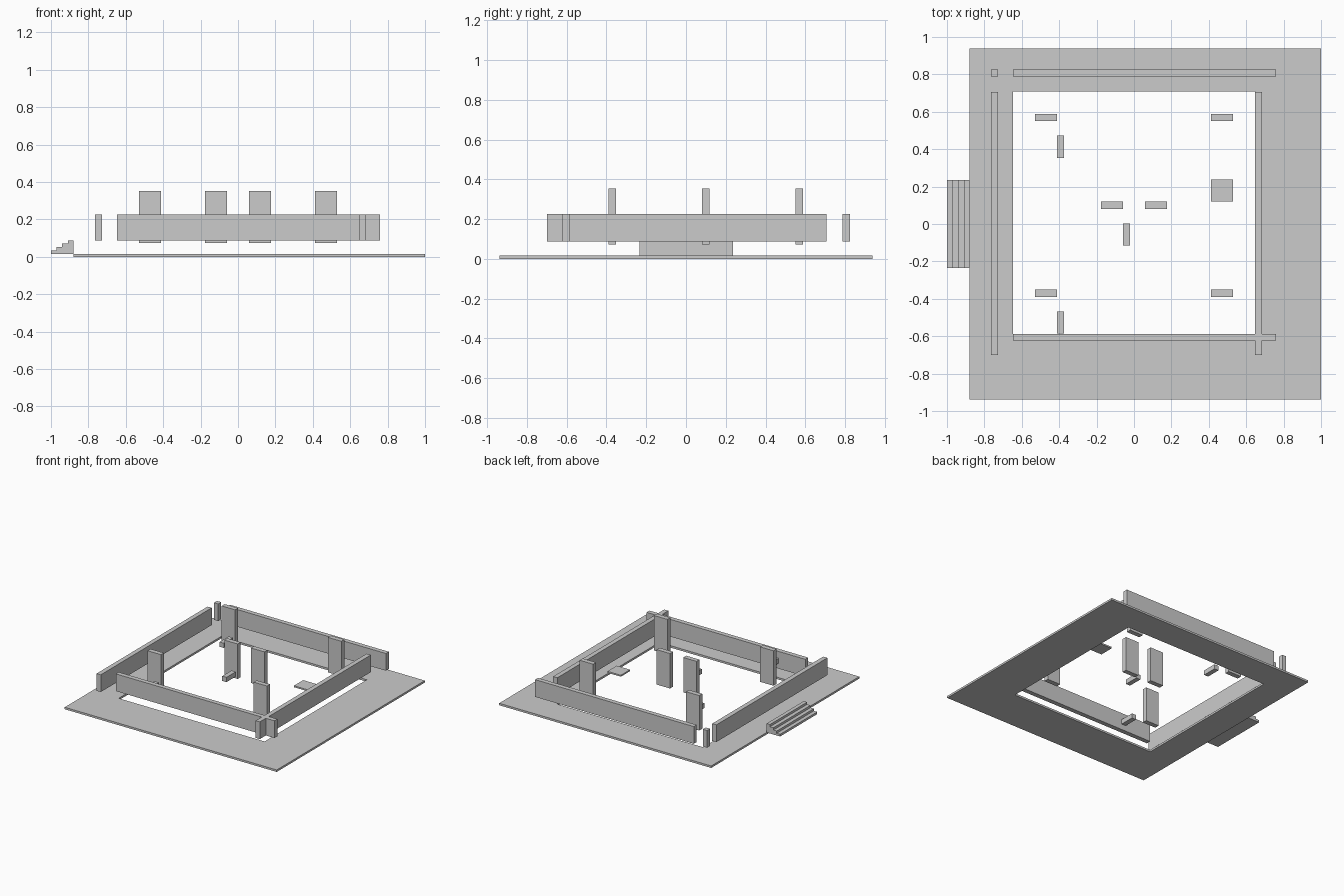
import bpy, bmesh

if "Cube" in bpy.data.objects:
    bpy.data.objects.remove(bpy.data.objects["Cube"])


def prism(name, pts, axis, lo, hi):
    """Extrude a closed 2D profile along axis ('y' takes x,z points)."""
    bm = bmesh.new()
    place = (lambda p: (p[0], hi, p[1])) if axis == 'y' else (lambda p: (p[0], p[1], lo))
    face = bm.faces.new([bm.verts.new(place(p)) for p in pts])
    ext = bmesh.ops.extrude_face_region(bm, geom=[face])
    step = (0, lo - hi, 0) if axis == 'y' else (0, 0, hi - lo)
    verts = [g for g in ext['geom'] if isinstance(g, bmesh.types.BMVert)]
    bmesh.ops.translate(bm, vec=step, verts=verts)
    bmesh.ops.recalc_face_normals(bm, faces=bm.faces)
    me = bpy.data.meshes.new(name)
    bm.to_mesh(me)
    bm.free()
    ob = bpy.data.objects.new(name, me)
    bpy.context.collection.objects.link(ob)
    return ob


def box(name, x0, x1, y0, y1, z0, z1):
    return prism(name, [(x0, y0), (x1, y0), (x1, y1), (x0, y1)], 'z', z0, z1)


# Floor plate: square frame with an off-centre opening
def ring(name, outer, inner, z0, z1):
    def corners(r):
        x0, x1, y0, y1 = r
        return [(x0, y0), (x1, y0), (x1, y1), (x0, y1)]
    o, i = corners(outer), corners(inner)
    bm = bmesh.new()
    ov = [bm.verts.new((*p, z0)) for p in o]
    iv = [bm.verts.new((*p, z0)) for p in i]
    faces = [bm.faces.new((ov[k], ov[(k + 1) % 4], iv[(k + 1) % 4], iv[k])) for k in range(4)]
    ext = bmesh.ops.extrude_face_region(bm, geom=faces)
    verts = [g for g in ext['geom'] if isinstance(g, bmesh.types.BMVert)]
    bmesh.ops.translate(bm, vec=(0, 0, z1 - z0), verts=verts)
    bmesh.ops.recalc_face_normals(bm, faces=bm.faces)
    me = bpy.data.meshes.new(name)
    bm.to_mesh(me)
    bm.free()
    bpy.context.collection.objects.link(bpy.data.objects.new(name, me))


FLOOR = 0.016
ring("floor_plate", (-0.88, 1.0, -0.938, 0.938), (-0.647, 0.647, -0.587, 0.708), 0, FLOOR)

# Low walls
W0, W1 = 0.088, 0.226
box("left_wall", -0.764, -0.727, -0.7, 0.706, W0, W1)
box("corner_post", -0.764, -0.727, 0.788, 0.825, W0, W1)
box("back_wall", -0.647, 0.76, 0.788, 0.825, W0, W1)

# Right and front walls cross at the front right corner as one piece
prism("crossed_walls", [
    (-0.647, -0.624), (0.647, -0.624), (0.647, -0.7), (0.684, -0.7),
    (0.684, -0.624), (0.76, -0.624), (0.76, -0.587), (0.684, -0.587),
    (0.684, 0.706), (0.647, 0.706), (0.647, -0.587), (-0.647, -0.587)], 'z', W0, W1)

# Entrance stairs
n, run, rise = 4, 0.12 / 4, (W0 - FLOOR) / 4
profile = [(-0.88, FLOOR), (-1.0, FLOOR)]
for k in range(n):
    z = FLOOR + rise * (k + 1)
    profile += [(-1.0 + run * k, z), (-1.0 + run * (k + 1), z)]
prism("entrance_stairs", profile, 'y', -0.234, 0.236)

# Tall flat pillars
for k, (x, y) in enumerate([(-0.471, 0.57), (0.471, 0.57), (-0.118, 0.1),
                            (0.118, 0.1), (-0.471, -0.37), (0.471, -0.37)]):
    box(f"pillar_{k + 1}", x - 0.059, x + 0.059, y - 0.019, y + 0.019, 0.073, 0.353)

# Small hanging blocks
for k, (x, y) in enumerate([(-0.393, 0.413), (-0.04, -0.057), (-0.393, -0.527)]):
    box(f"small_block_{k + 1}", x - 0.019, x + 0.019, y - 0.059, y + 0.059, 0.133, 0.171)

# Thin floating slab
box("thin_slab", 0.412, 0.53, 0.12, 0.237, 0.118, 0.13)
